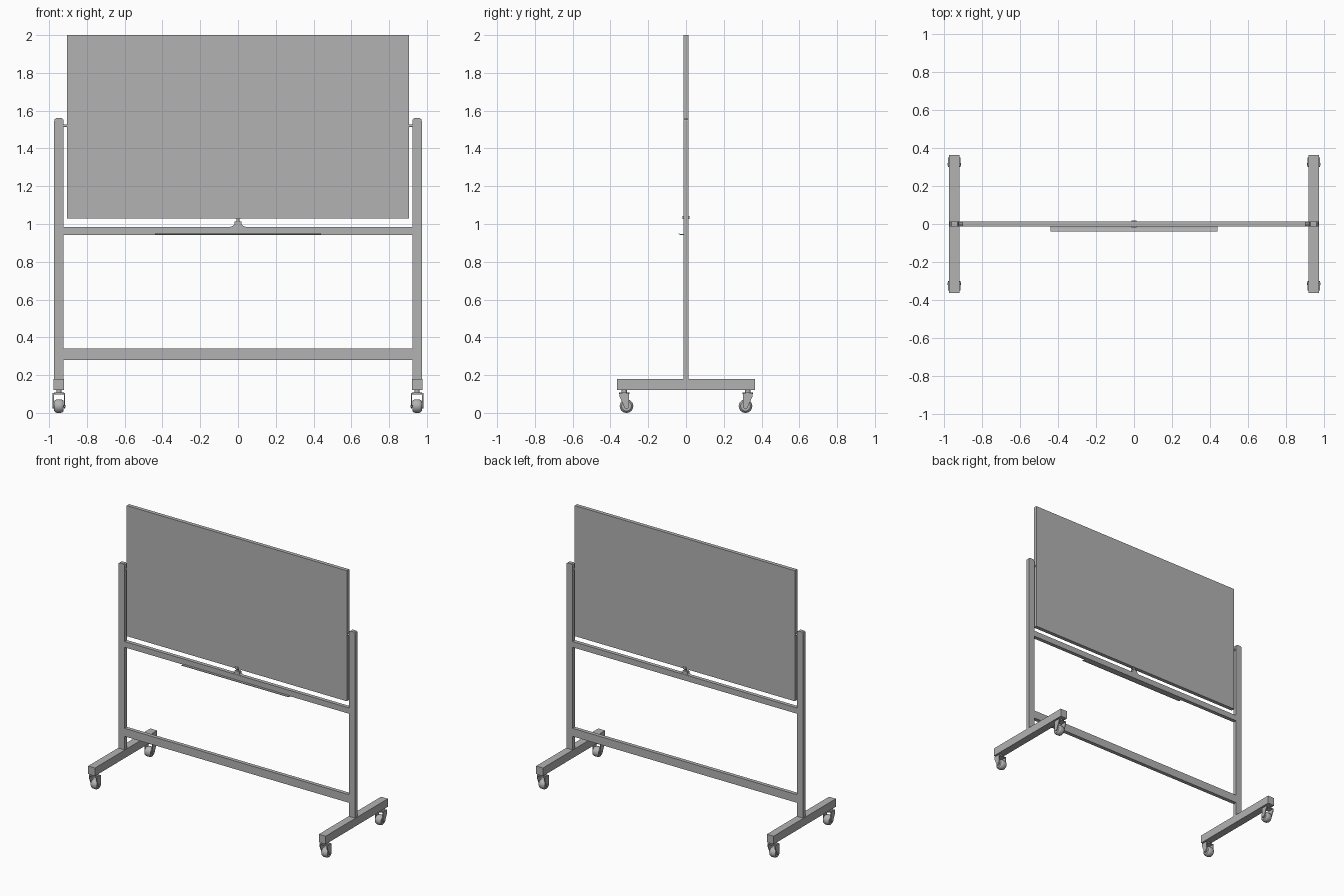
import bpy, bmesh, math
from mathutils import Matrix, Vector

if "Cube" in bpy.data.objects:
    bpy.data.objects.remove(bpy.data.objects["Cube"])

GREY = (0.45, 0.45, 0.45, 1)
mat = bpy.data.materials.new("plain grey")
mat.use_nodes = True
mat.diffuse_color = GREY
mat.node_tree.nodes["Principled BSDF"].inputs["Base Color"].default_value = GREY


def finish(name, bm, smooth=False):
    bmesh.ops.recalc_face_normals(bm, faces=bm.faces)
    me = bpy.data.meshes.new(name)
    bm.to_mesh(me)
    bm.free()
    ob = bpy.data.objects.new(name, me)
    bpy.context.collection.objects.link(ob)
    me.materials.append(mat)
    if smooth:
        bpy.ops.object.select_all(action="DESELECT")
        ob.select_set(True)
        bpy.context.view_layer.objects.active = ob
        bpy.ops.object.shade_smooth_by_angle(angle=math.radians(35))
    return ob


def box(name, x, y, z):
    """Box from three (low, high) ranges."""
    bm = bmesh.new()
    size = [b - a for a, b in (x, y, z)]
    mid = Vector([(a + b) / 2 for a, b in (x, y, z)])
    bmesh.ops.create_cube(bm, size=1, matrix=Matrix.Translation(mid) @ Matrix.Diagonal(size + [1]))
    return finish(name, bm)


def cylinder(name, centre, radius, depth, axis="Z", top=None, sides=24):
    bm = bmesh.new()
    turn = Matrix.Rotation(math.pi / 2, 4, "Y") if axis == "X" else Matrix.Identity(4)
    bmesh.ops.create_cone(bm, cap_ends=True, segments=sides, radius1=radius,
                          radius2=radius if top is None else top, depth=depth,
                          matrix=Matrix.Translation(centre) @ turn)
    return finish(name, bm, True)


def prism(name, points, low, high, axis):
    """Extrude a profile: axis Y takes (x, z) points, axis X takes (y, z) points."""
    place = (lambda p, d: (p[0], d, p[1])) if axis == "Y" else (lambda p, d: (d, p[0], p[1]))
    bm = bmesh.new()
    face = bm.faces.new([bm.verts.new(place(p, low)) for p in points])
    new = bmesh.ops.extrude_face_region(bm, geom=[face])["geom"]
    shift = Vector(place((0, 0), high - low))
    bmesh.ops.translate(bm, vec=shift, verts=[v for v in new if isinstance(v, bmesh.types.BMVert)])
    return finish(name, bm, True)


def wheel(name, centre, radius, half):
    """Rounded tyre, lathed about the x axis."""
    profile = [(-half, 0), (-half, radius * .72), (-half * .8, radius * .9), (-half * .4, radius),
               (half * .4, radius), (half * .8, radius * .9), (half, radius * .72), (half, 0)]
    bm = bmesh.new()
    verts = [bm.verts.new((x, 0, r)) for x, r in profile]
    edges = [bm.edges.new(pair) for pair in zip(verts, verts[1:])]
    bmesh.ops.spin(bm, geom=verts + edges, cent=(0, 0, 0), axis=(1, 0, 0),
                   angle=math.tau, steps=28)
    bmesh.ops.remove_doubles(bm, verts=bm.verts, dist=0.0001)
    bmesh.ops.translate(bm, vec=centre, verts=bm.verts)
    return finish(name, bm, True)


def caster(label, x, y, trail):
    """Swivel caster: stem, bridge, two fork cheeks, axle and wheel."""
    cylinder(label + "_stem", (x, y, 0.112), 0.014, 0.02)
    cylinder(label + "_swivel", (x, y, 0.104), 0.027, 0.008)
    wy, wz = y + trail, 0.036
    cheek = [(y - 0.024, 0.102), (y - 0.024, 0.085)]
    cheek += [(wy + 0.014 * math.cos(a), wz + 0.014 * math.sin(a))
              for a in [math.pi + math.pi * i / 8 for i in range(9)]]
    cheek += [(y + 0.024, 0.085), (y + 0.024, 0.102)]
    for side, s in (("inner", -1), ("outer", 1)):
        prism(f"{label}_{side}_cheek", cheek, x + s * 0.027, x + s * 0.033, "X")
    box(label + "_bridge", (x - 0.033, x + 0.033), (y - 0.024, y + 0.024), (0.098, 0.104))
    cylinder(label + "_axle", (x, wy, wz), 0.007, 0.07, "X", sides=16)
    wheel(label + "_wheel", (x, wy, wz), 0.036, 0.025)


# Board
box("board", (-0.905, 0.905), (-0.014, 0.014), (1.03, 2.0))

# Cross rails
box("upper_rail", (-0.925, 0.925), (-0.014, 0.014), (0.942, 0.985))
box("lower_rail", (-0.925, 0.925), (-0.014, 0.014), (0.28, 0.34))

# Uprights, feet, pivots and casters
for side, s in (("right", -1), ("left", 1)):
    cx = s * 0.948
    box(side + "_post", (cx - 0.025, cx + 0.025), (-0.014, 0.014), (0.17, 1.545))
    cap = [(cx - 0.025, 1.545), (cx + 0.025, 1.545), (cx + 0.023, 1.554), (cx + 0.016, 1.56),
           (cx - 0.016, 1.56), (cx - 0.023, 1.554)]
    prism(side + "_post_cap", cap, -0.014, 0.014, "Y")
    box(side + "_foot", (cx - 0.028, cx + 0.028), (-0.365, 0.365), (0.12, 0.18))
    cylinder(side + "_pivot", (s * 0.914, 0, 1.52), 0.007, 0.03, "X", sides=16)
    for end, e in (("front", -1), ("back", 1)):
        caster(f"{side}_{end}_caster", cx, e * 0.327, -e * 0.012)

# Pen tray with a turned-up lip
tray = [(-0.012, 0.942), (-0.03, 0.942), (-0.038, 0.945), (-0.039, 0.949),
        (-0.035, 0.949), (-0.029, 0.946), (-0.012, 0.946)]
prism("pen_tray", tray, -0.44, 0.44, "X")

# Central latch holding the board upright
half = [(0.045, 0.984), (0.03, 0.989), (0.02, 0.995), (0.018, 1.012)]
prism("latch_base", half + [(-x, z) for x, z in reversed(half)], -0.012, 0.012, "Y")
cylinder("latch_pin", (0, 0, 1.02), 0.007, 0.024, top=0.01, sides=16)
box("latch_clip", (-0.014, 0.014), (-0.018, 0.018), (1.026, 1.034))
for side, s in (("front", -1), ("back", 1)):
    box(f"latch_{side}_lip", (-0.014, 0.014), sorted((s * 0.014, s * 0.018)), (1.03, 1.043))
